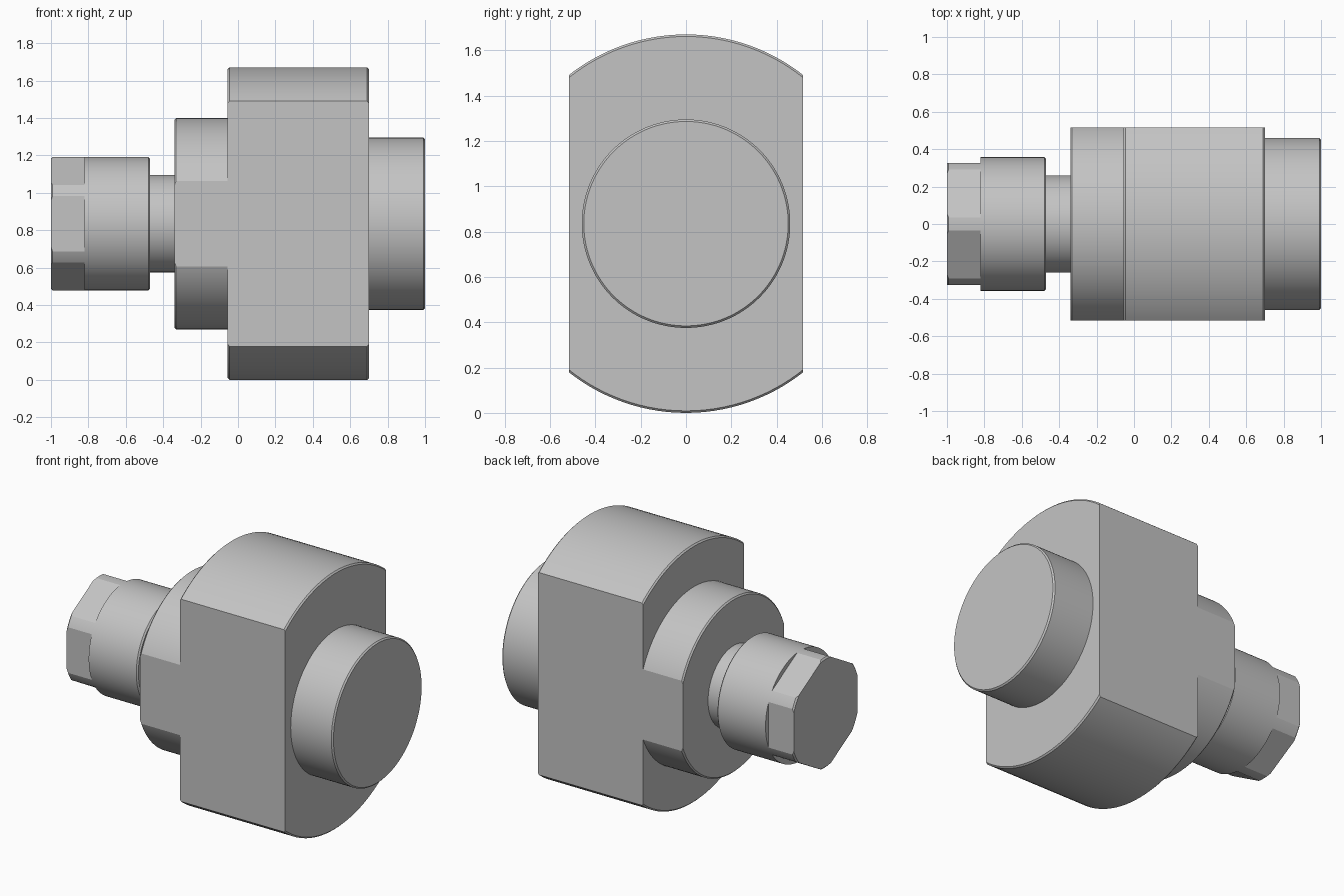
import bpy, bmesh, math
from mathutils import Vector

cube = bpy.data.objects.get("Cube")
if cube:
    bpy.data.objects.remove(cube, do_unlink=True)

AXIS_Z = 0.835   # height of the turning axis, which runs along x
SEGMENTS = 128
BEVEL = 0.009

steel = bpy.data.materials.new("grey steel")
GREY = (0.55, 0.55, 0.55, 1.0)
steel.use_nodes = True
steel.diffuse_color = GREY
steel.node_tree.nodes["Principled BSDF"].inputs["Base Color"].default_value = GREY


def turned_part(name, profile, flats=()):
    """Lathe (x, radius) points about the axis, then mill flats (angle, distance)."""
    bm = bmesh.new()
    rings = []
    for x, r in profile:
        angles = (2 * math.pi * i / SEGMENTS for i in range(SEGMENTS))
        rings.append([bm.verts.new((x, r * math.cos(a), r * math.sin(a))) for a in angles])
    for a, b in zip(rings, rings[1:]):
        for i in range(SEGMENTS):
            j = (i + 1) % SEGMENTS
            bm.faces.new((a[i], a[j], b[j], b[i]))
    bm.faces.new(rings[0])
    bm.faces.new(rings[-1])

    for angle, distance in flats:
        normal = Vector((0, math.cos(angle), math.sin(angle)))
        cut = bmesh.ops.bisect_plane(
            bm, geom=bm.verts[:] + bm.edges[:] + bm.faces[:], dist=1e-5,
            plane_co=normal * distance, plane_no=normal, clear_outer=True)
        edges = [e for e in cut["geom_cut"] if isinstance(e, bmesh.types.BMEdge)]
        bmesh.ops.holes_fill(bm, edges=edges, sides=0)

    bmesh.ops.recalc_face_normals(bm, faces=bm.faces[:])
    mesh = bpy.data.meshes.new(name)
    bm.to_mesh(mesh)
    bm.free()
    mesh.materials.append(steel)
    obj = bpy.data.objects.new(name, mesh)
    obj.location.z = AXIS_Z
    bpy.context.collection.objects.link(obj)
    bpy.ops.object.select_all(action="DESELECT")
    obj.select_set(True)
    bpy.context.view_layer.objects.active = obj
    bpy.ops.object.shade_smooth_by_angle(angle=math.radians(12))
    return obj


def start(x, r):
    """Chamfered rim at the low-x end."""
    return [(x, r - BEVEL), (x + BEVEL, r)]


def end(x, r):
    """Chamfered rim at the high-x end."""
    return [(x - BEVEL, r), (x, r - BEVEL)]


# Main body and its shoulder, milled flat on the front and back
turned_part("main_body",
            start(-0.34, 0.565) + [(-0.055, 0.565)] + start(-0.055, 0.835) + end(0.70, 0.835),
            [(0, 0.517), (math.pi, 0.517)])

# Round boss on the left end
turned_part("end_boss", [(0.65, 0.46)] + end(1.0, 0.46))

# Neck between shoulder and collar
turned_part("neck", [(-0.52, 0.26), (-0.30, 0.26)])

# Round collar and the wrench head with six flats
turned_part("collar", [(-0.82, 0.357)] + end(-0.47, 0.357))
turned_part("wrench_head", start(-1.0, 0.357) + [(-0.79, 0.357)],
            [(i * math.pi / 3, 0.325) for i in range(6)])
